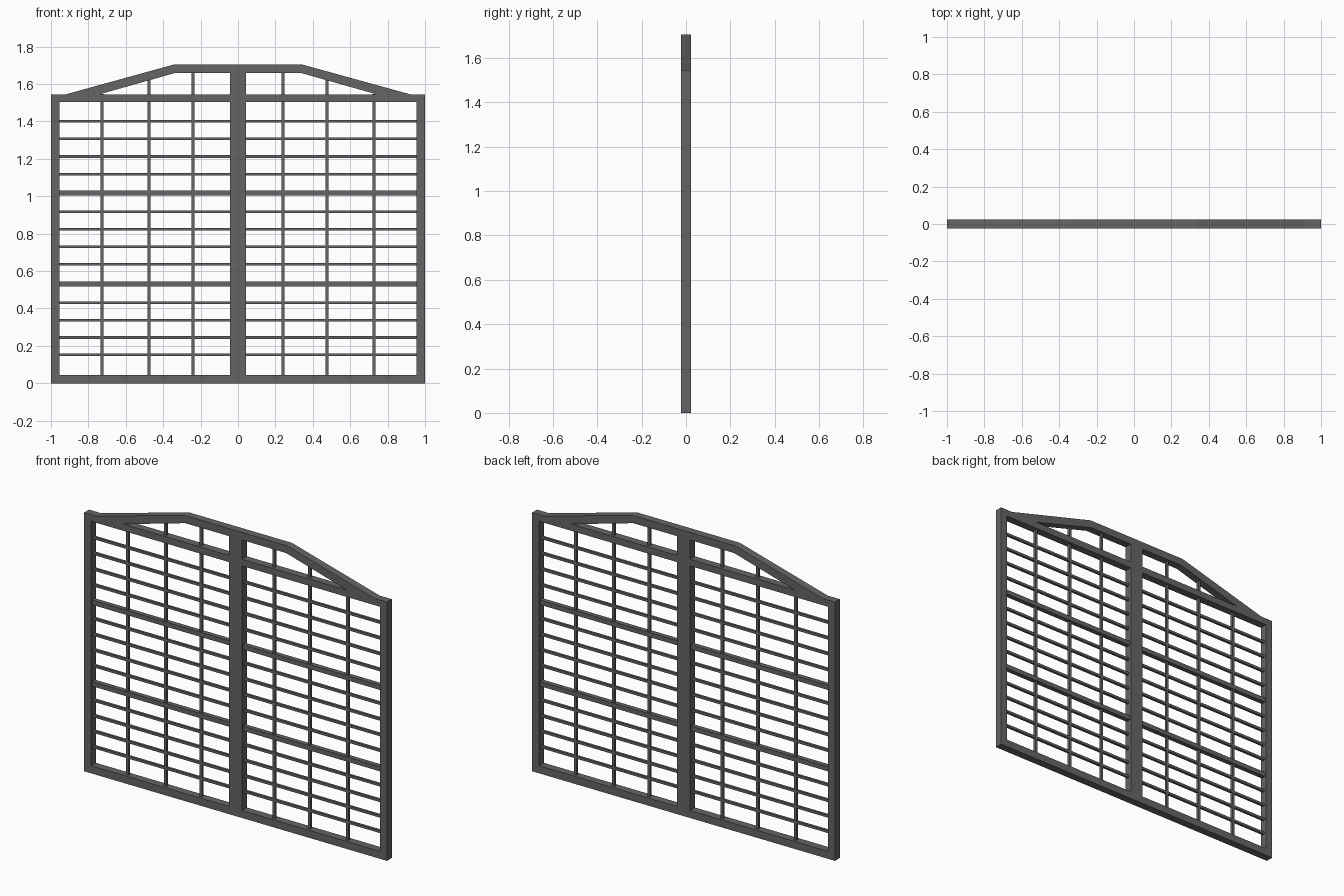
import bpy, bmesh

if "Cube" in bpy.data.objects:
    bpy.data.objects.remove(bpy.data.objects["Cube"])

# One dark grey metal for the whole window frame
metal = bpy.data.materials.new("dark_grey_metal")
metal.diffuse_color = (0.13, 0.13, 0.13, 1)
metal.use_nodes = True
metal.node_tree.nodes["Principled BSDF"].inputs["Base Color"].default_value = metal.diffuse_color

D = 0.023   # half depth of the outer frame
BAR = 0.015  # thin glazing bar width
RAIL = 0.028  # middle rail height


def prism(name, outline, half_depth):
    """Extrude an (x, z) outline along y, centred on y = 0."""
    bm = bmesh.new()
    face = bm.faces.new([bm.verts.new((x, -half_depth, z)) for x, z in outline])
    ext = bmesh.ops.extrude_face_region(bm, geom=[face])
    verts = [g for g in ext["geom"] if isinstance(g, bmesh.types.BMVert)]
    bmesh.ops.translate(bm, vec=(0, 2 * half_depth, 0), verts=verts)
    bmesh.ops.recalc_face_normals(bm, faces=bm.faces)
    mesh = bpy.data.meshes.new(name)
    bm.to_mesh(mesh)
    bm.free()
    mesh.materials.append(metal)
    obj = bpy.data.objects.new(name, mesh)
    bpy.context.collection.objects.link(obj)
    return obj


def box(name, x0, x1, z0, z1, half_depth):
    return prism(name, [(x0, z0), (x1, z0), (x1, z1), (x0, z1)], half_depth)


# Outer frame and centre post
box("bottom_rail", -0.955, 0.955, 0, 0.045, D)
box("top_rail", -0.955, 0.955, 1.505, 1.545, D)
box("centre_post", -0.043, 0.043, 0.045, 1.66, D)

# Arched head: a band that slopes up, runs level, and slopes down
outer = [(-0.92, 1.545), (-0.34, 1.705), (0.34, 1.705), (0.92, 1.545)]
inner = [(0.74, 1.545), (0.333, 1.66), (-0.333, 1.66), (-0.74, 1.545)]
prism("arched_head", outer + inner, D)

# Heights of the rails and the thin bars between them
rails = [0.531, 1.017]
bars = [0.152, 0.244, 0.337, 0.430,
        0.636, 0.730, 0.823, 0.917,
        1.118, 1.213, 1.307, 1.401]
# Vertical bars: x position and top height under the arch
uprights = [(0.241, 1.665), (0.476, 1.625), (0.727, 1.547)]

for side, s in (("left", -1), ("right", 1)):
    a, b = sorted((s * 0.955, s * 1.0))
    box(f"{side}_stile", a, b, 0, 1.545, D)
    a, b = sorted((s * 0.043, s * 0.955))
    for i, z in enumerate(rails):
        box(f"{side}_middle_rail_{i + 1}", a, b, z - RAIL / 2, z + RAIL / 2, RAIL / 2)
    for i, z in enumerate(bars):
        box(f"{side}_cross_bar_{i + 1}", a, b, z - BAR / 2, z + BAR / 2, BAR / 2)
    for i, (x, top) in enumerate(uprights):
        box(f"{side}_upright_bar_{i + 1}", s * x - BAR / 2, s * x + BAR / 2,
            0.045, top, BAR / 2)
